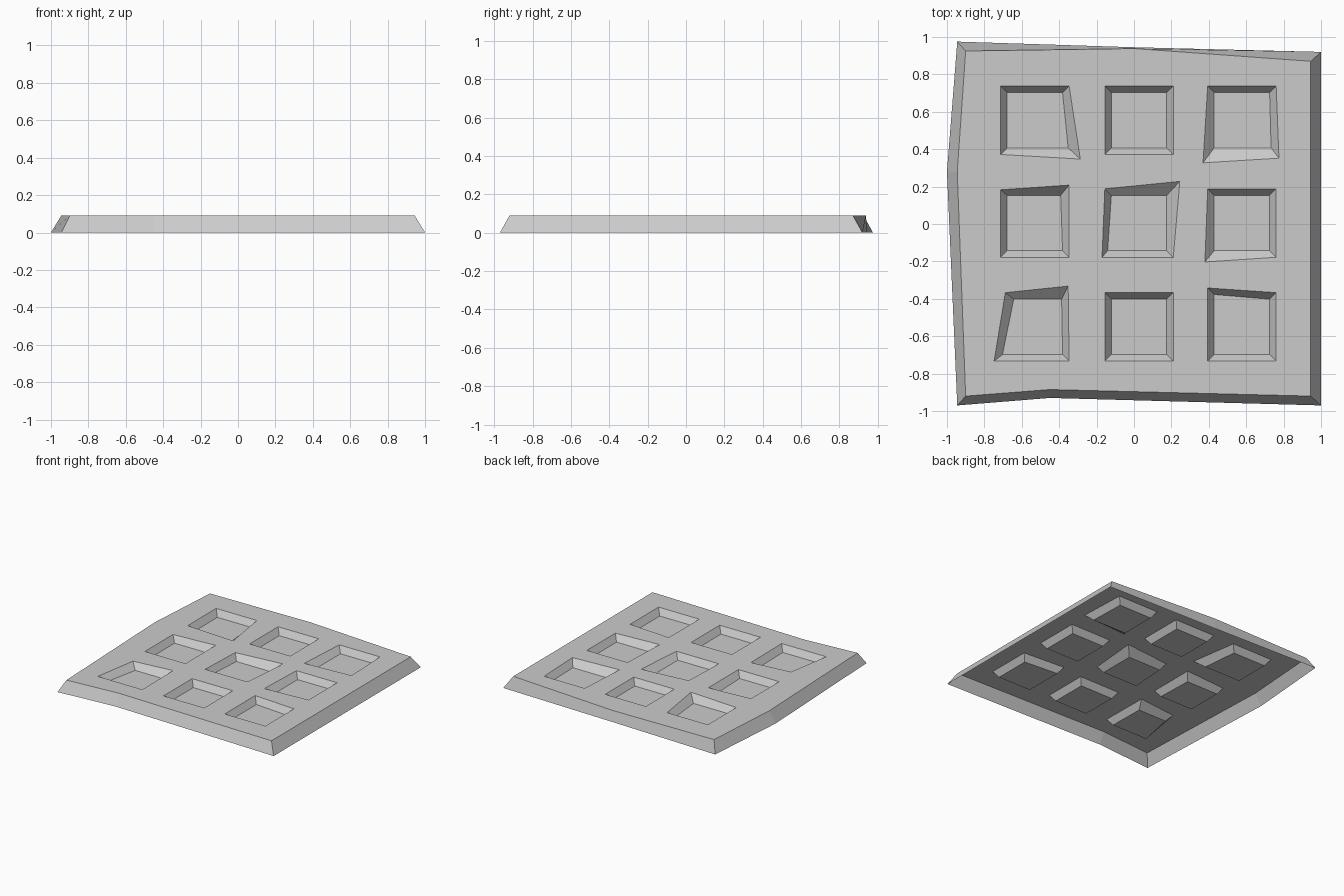
import bpy, bmesh

if "Cube" in bpy.data.objects:
    bpy.data.objects.remove(bpy.data.objects["Cube"])

TOP = 0.09      # height of the upper surface
FLOOR = 0.04    # height of the recess floors
INSET = 0.035   # slope of the recess walls

bm = bmesh.new()


def ring(points, z):
    return [bm.verts.new((x, y, z)) for x, y in points]


def bridge(lower, upper):
    for i in range(len(lower)):
        j = (i + 1) % len(lower)
        bm.faces.new((lower[i], lower[j], upper[j], upper[i]))


def edge_loop(ring_verts):
    n = len(ring_verts)
    return [bm.edges.get((ring_verts[i], ring_verts[(i + 1) % n]))
            for i in range(n)]


# Uneven sloping rim, open underneath
foot = ring([(-.945, -.97), (-.45, -.93), (1, -.97), (1, .92),
             (0, .945), (-.945, .975), (-1, .28)], 0)
brow = ring([(-.90, -.92), (-.45, -.885), (.945, -.92), (.945, .87),
             (0, .938), (-.90, .925), (-.945, .28)], TOP)
bridge(foot, brow)
fill_edges = edge_loop(brow)

# Corner shifts of worn recesses, keyed by column, row and corner
# (corners run anticlockwise from front left): rim shift, floor shift
worn = {
    (0, 2, 1): ((.06, -.025), (.03, 0)),
    (2, 2, 0): ((-.025, -.045), (0, 0)),
    (2, 2, 1): ((.015, -.02), (.008, 0)),
    (0, 1, 2): ((0, .02), (-.01, 0)),
    (0, 1, 3): ((0, -.005), (0, 0)),
    (1, 1, 0): ((-.015, 0), (-.02, 0)),
    (1, 1, 2): ((.035, .04), (0, 0)),
    (2, 1, 0): ((-.015, -.025), (0, 0)),
    (0, 0, 0): ((-.035, 0), (-.025, 0)),
    (0, 0, 2): ((-.005, .035), (-.005, 0)),
    (0, 0, 3): ((.025, 0), (.035, 0)),
    (2, 0, 3): ((0, .025), (0, .025)),
}

# Three by three grid of square recesses
for col, cx in enumerate((-.53, .027, .577)):
    for row, cy in enumerate((-.55, .005, .555)):
        rim, base = [], []
        for k, (sx, sy) in enumerate(((-1, -1), (1, -1), (1, 1), (-1, 1))):
            a, b = worn.get((col, row, k), ((0, 0), (0, 0)))
            h = .183
            rim.append((cx + sx * h + a[0], cy + sy * h + a[1]))
            h -= INSET
            base.append((cx + sx * h + b[0], cy + sy * h + b[1]))
        upper, lower = ring(rim, TOP), ring(base, FLOOR)
        bridge(upper, lower)
        bm.faces.new(lower)
        fill_edges += edge_loop(upper)

# Upper surface around the recesses
res = bmesh.ops.triangle_fill(bm, edges=fill_edges, use_beauty=True,
                              normal=(0, 0, 1))
faces = [g for g in res["geom"] if isinstance(g, bmesh.types.BMFace)]
bmesh.ops.dissolve_limit(bm, angle_limit=.01, verts=[],
                         edges=list({e for f in faces for e in f.edges
                                     if len(e.link_faces) == 2}))
for f in bm.faces:
    f.normal_update()
    if f.normal.z < 0:
        f.normal_flip()

mesh = bpy.data.meshes.new("recessed_slab")
bm.to_mesh(mesh)
bm.free()
slab = bpy.data.objects.new("recessed_slab", mesh)
bpy.context.collection.objects.link(slab)
